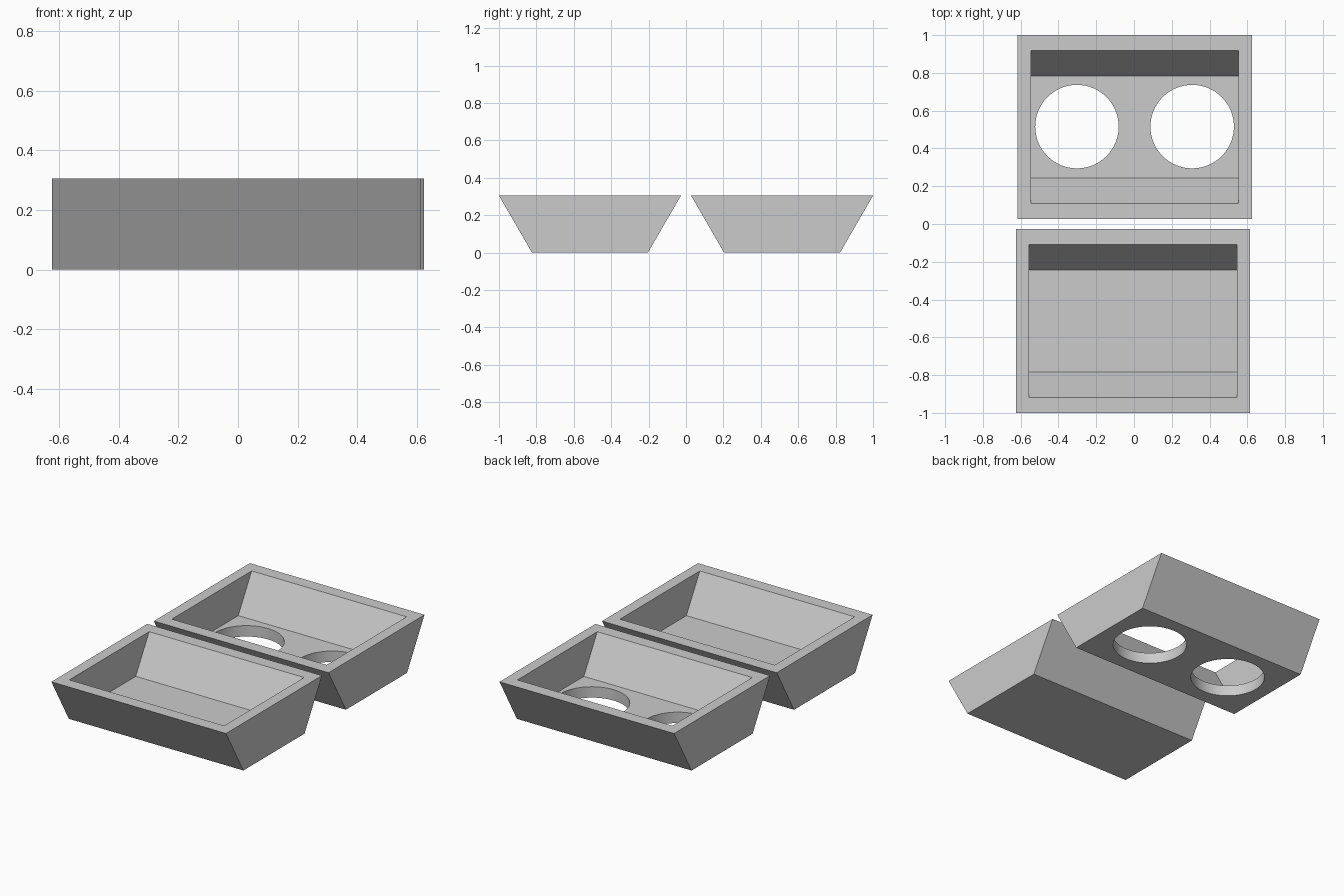
import bpy
import bmesh

cube = bpy.data.objects.get("Cube")
if cube:
    bpy.data.objects.remove(cube, do_unlink=True)

# Single plain grey
grey = bpy.data.materials.new("plain_grey")
grey.use_nodes = True
colour = (0.6, 0.6, 0.6, 1)
grey.diffuse_color = colour
grey.node_tree.nodes["Principled BSDF"].inputs["Base Color"].default_value = colour

HEIGHT, FLOOR = 0.305, 0.07
HALF_X, INNER_X = 0.62, 0.55


def make_object(name, bm):
    bmesh.ops.recalc_face_normals(bm, faces=bm.faces[:])
    mesh = bpy.data.meshes.new(name)
    bm.to_mesh(mesh)
    bm.free()
    mesh.materials.append(grey)
    obj = bpy.data.objects.new(name, mesh)
    bpy.context.collection.objects.link(obj)
    return obj


def make_tray(name, x, y):
    """Open tray: upright ends, front and back walls leaning outward."""
    bm = bmesh.new()
    # Rectangles from the underside, over the rim, down to the inner floor
    levels = [(HALF_X, 0.31, 0), (HALF_X, 0.4865, HEIGHT),
              (INNER_X, 0.405, HEIGHT), (INNER_X, 0.269, FLOOR)]
    corners = [(-1, -1), (1, -1), (1, 1), (-1, 1)]
    loops = [[bm.verts.new((x + sx * hx, y + sy * hy, z)) for sx, sy in corners]
             for hx, hy, z in levels]
    for low, high in zip(loops, loops[1:]):
        for i in range(4):
            j = (i + 1) % 4
            bm.faces.new((low[i], low[j], high[j], high[i]))
    bm.faces.new(loops[0])
    bm.faces.new(loops[-1])
    return make_object(name, bm)


def drill(tray, x, y, radius):
    """Cut a round hole through the tray floor."""
    bpy.ops.mesh.primitive_cylinder_add(vertices=64, radius=radius, depth=0.3,
                                        location=(x, y, 0))
    cutter = bpy.context.object
    cutter.name = "hole_cutter"
    cutter.hide_render = True
    cutter.data.materials.append(grey)
    cut = tray.modifiers.new("hole", 'BOOLEAN')
    cut.operation = 'DIFFERENCE'
    cut.solver = 'EXACT'
    cut.object = cutter
    bpy.ops.object.select_all(action='DESELECT')
    tray.select_set(True)
    bpy.context.view_layer.objects.active = tray
    bpy.ops.object.modifier_apply(modifier=cut.name)
    bpy.data.objects.remove(cutter, do_unlink=True)


# Plain tray at the front, drilled tray at the back
front_tray = make_tray("front_tray", -0.005, -0.5135)
back_tray = make_tray("back_tray", 0.004, 0.5135)
for side in (-1, 1):
    drill(back_tray, 0.003 + side * 0.305, 0.5155, 0.221)

# Smooth hole walls, crisp tray edges
bpy.ops.object.select_all(action='DESELECT')
back_tray.select_set(True)
bpy.context.view_layer.objects.active = back_tray
bpy.ops.object.shade_smooth_by_angle(angle=0.5)
